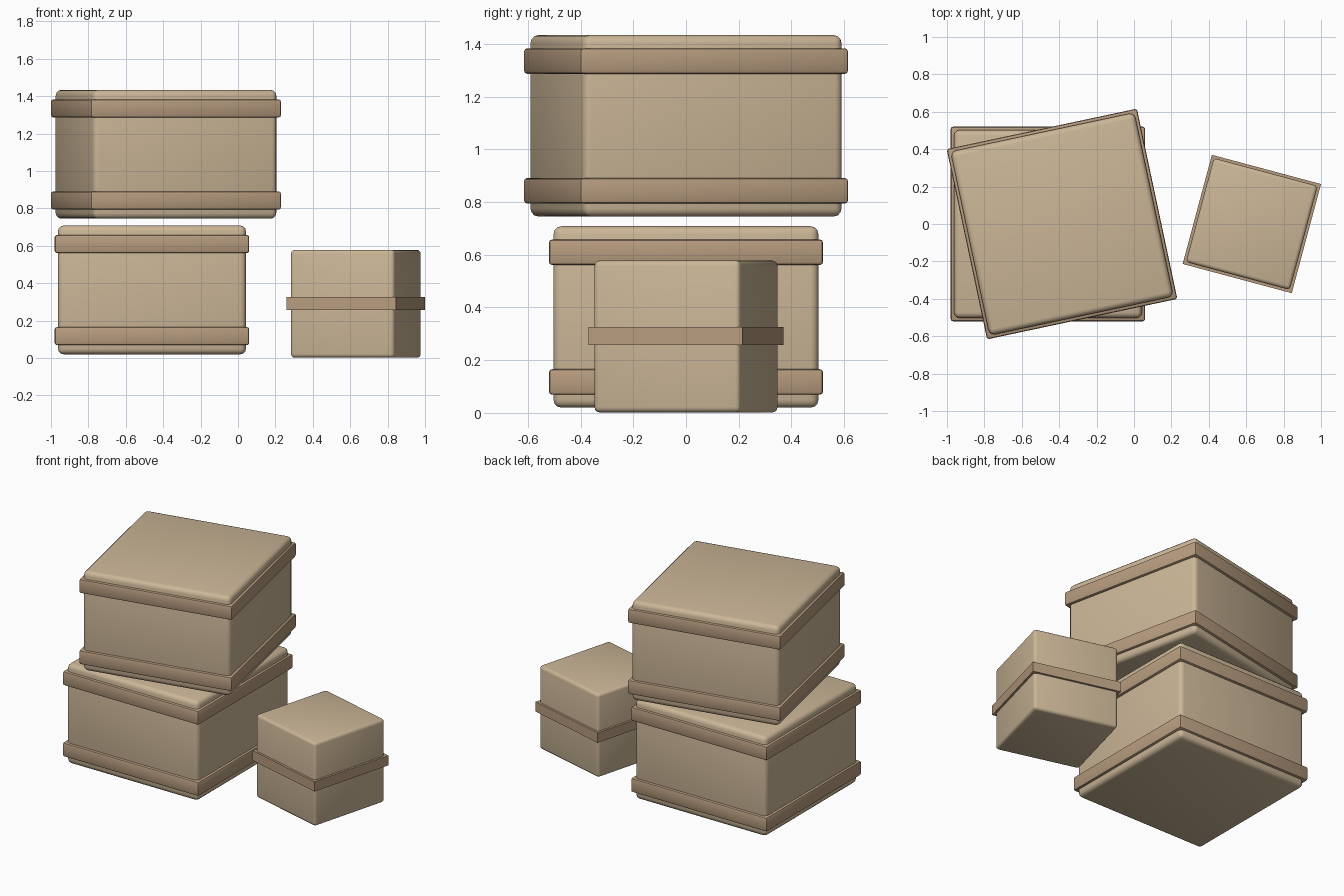
import bpy
from math import radians

if "Cube" in bpy.data.objects:
    bpy.data.objects.remove(bpy.data.objects["Cube"])


def material(name, color):
    m = bpy.data.materials.new(name)
    m.diffuse_color = color
    m.use_nodes = True
    m.node_tree.nodes["Principled BSDF"].inputs["Base Color"].default_value = m.diffuse_color
    return m


CARDBOARD = material("cardboard", (0.60, 0.47, 0.31, 1))
TRIM = material("trim", (0.47, 0.33, 0.21, 1))


def box(name, x, y, z0, z1, width, angle, mat, bevel=0.0, segments=3):
    """Square box between two heights, turned about z, with rounded edges."""
    bpy.ops.mesh.primitive_cube_add(size=1, location=(x, y, (z0 + z1) / 2),
                                    rotation=(0, 0, radians(angle)))
    ob = bpy.context.object
    ob.name = name
    ob.scale = (width, width, z1 - z0)
    bpy.ops.object.transform_apply(location=False, rotation=False, scale=True)
    ob.data.materials.append(mat)
    if bevel:
        mod = ob.modifiers.new("rounded_edges", 'BEVEL')
        mod.width = bevel
        mod.segments = segments
        bpy.ops.object.modifier_apply(modifier=mod.name)
        bpy.ops.object.shade_smooth_by_angle(angle=radians(35))
    return ob


def large_crate(name, x, y, z, angle):
    # Rounded body with a raised band near the bottom and the top
    box(name + "_body", x, y, z, z + 0.688, 1.005, angle, CARDBOARD, 0.03)
    for part, low in (("lower_band", 0.049), ("upper_band", 0.541)):
        box(f"{name}_{part}", x, y, z + low, z + low + 0.097, 1.04, angle,
            TRIM, 0.012, 2)


# Two stacked crates, the upper one twisted
large_crate("bottom_crate", -0.46, 0, 0.02, 0)
large_crate("top_crate", -0.385, 0, 0.745, 12)

# Small box with a single sharp-edged band round the middle
box("small_box_body", 0.63, 0, 0.002, 0.578, 0.575, -15, CARDBOARD, 0.02)
box("small_box_band", 0.63, 0, 0.257, 0.325, 0.604, -15, TRIM)
